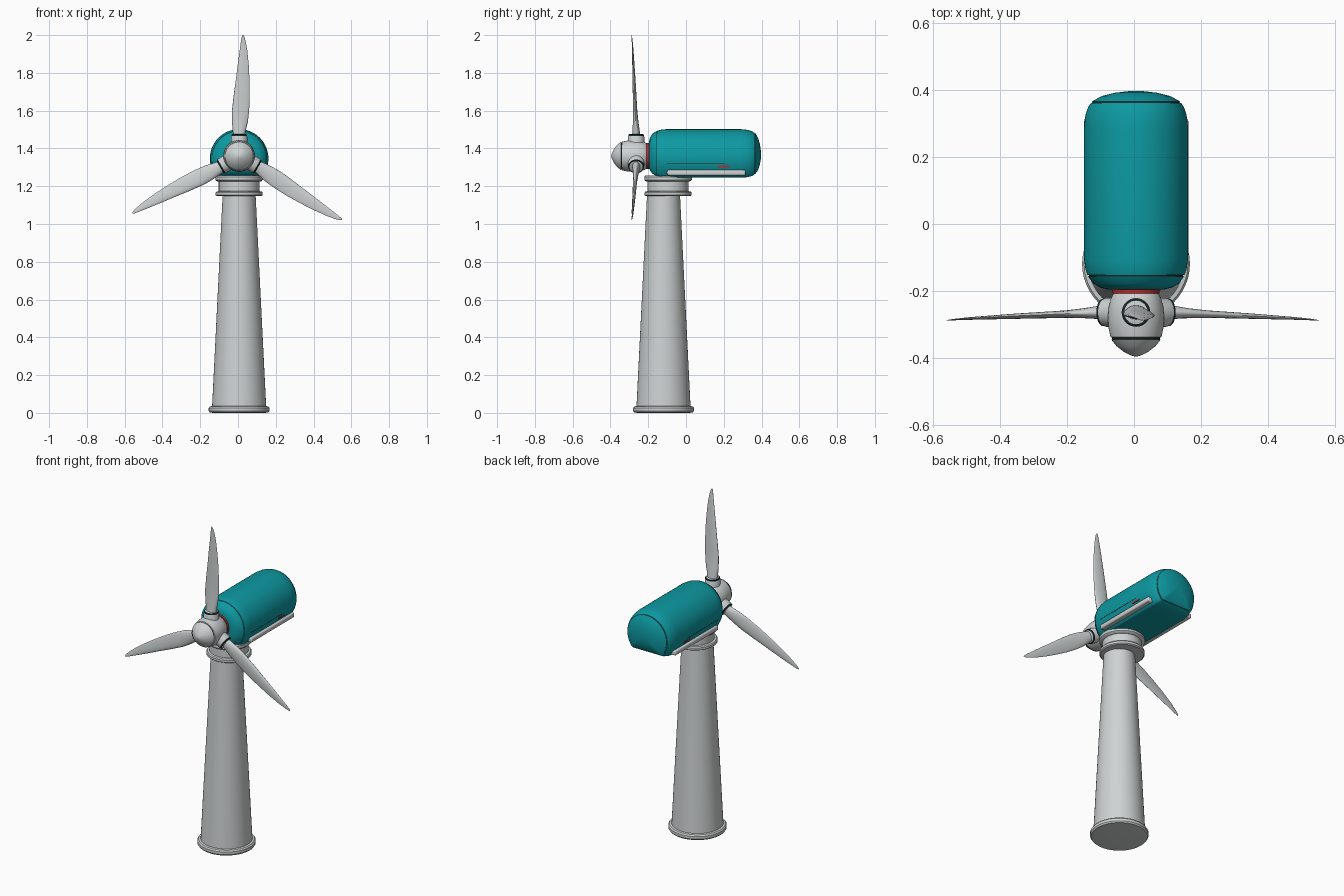
import bpy, bmesh, math
from mathutils import Matrix, Vector

if "Cube" in bpy.data.objects:
    bpy.data.objects.remove(bpy.data.objects["Cube"])

CX = 0.006                      # shared centre line
HUB = Vector((CX, -0.264, 1.36))


def material(name, rgb):
    m = bpy.data.materials.new(name)
    m.diffuse_color = (*rgb, 1)
    m.use_nodes = True
    m.node_tree.nodes["Principled BSDF"].inputs["Base Color"].default_value = m.diffuse_color
    return m


GREY = material("light_grey", (0.62, 0.65, 0.65))
TEAL = material("teal", (0.004, 0.32, 0.36))
RED = material("red", (0.45, 0.025, 0.025))
DARK = material("dark_seal", (0.008, 0.025, 0.025))


def finish(name, bm, mats, angle=35):
    bmesh.ops.recalc_face_normals(bm, faces=bm.faces)
    me = bpy.data.meshes.new(name)
    bm.to_mesh(me)
    bm.free()
    for m in mats:
        me.materials.append(m)
    ob = bpy.data.objects.new(name, me)
    bpy.context.collection.objects.link(ob)
    bpy.ops.object.select_all(action='DESELECT')
    ob.select_set(True)
    bpy.context.view_layer.objects.active = ob
    bpy.ops.object.shade_smooth_by_angle(angle=math.radians(angle))
    return ob


def loft(name, sections, mats, dark_bands=(), matrix=None, angle=35):
    """Skin a list of closed sections and cap both ends."""
    bm = bmesh.new()
    rings = [[bm.verts.new(p) for p in s] for s in sections]
    n = len(rings[0])
    for k, (a, b) in enumerate(zip(rings, rings[1:])):
        for i in range(n):
            j = (i + 1) % n
            f = bm.faces.new((a[i], a[j], b[j], b[i]))
            f.material_index = 1 if k in dark_bands else 0
    bm.faces.new(rings[0])
    bm.faces.new(rings[-1])
    if matrix:
        bmesh.ops.transform(bm, matrix=matrix, verts=bm.verts)
    return finish(name, bm, mats, angle)


def lathe(name, profile, mats, matrix, dark_bands=(), n=48):
    """Turn (radius, height) points round the local z axis."""
    turn = [2 * math.pi * i / n for i in range(n)]
    return loft(name, [[(r * math.cos(t), r * math.sin(t), z) for t in turn]
                       for r, z in profile], mats, dark_bands, matrix)


def box(name, lo, hi, mat, bevel=0.0):
    bm = bmesh.new()
    lo, hi = Vector(lo), Vector(hi)
    bmesh.ops.create_cube(bm, size=1, matrix=Matrix.Translation((lo + hi) / 2)
                          @ Matrix.Diagonal((*(hi - lo), 1)))
    if bevel:
        bmesh.ops.bevel(bm, geom=bm.edges[:], offset=bevel, segments=3,
                        profile=0.5, affect='EDGES')
    return finish(name, bm, [mat])


# Tower with rounded foot flange
lathe("tower", [(0.135, 0), (0.155, 0.002), (0.161, 0.01), (0.161, 0.026),
                (0.155, 0.034), (0.143, 0.036), (0.087, 1.16)],
      [GREY], Matrix.Translation((CX, -0.119, 0)))

# Turning collar between tower and housing
lathe("yaw_collar", [(0.085, 1.148), (0.118, 1.148), (0.125, 1.153), (0.125, 1.166),
                     (0.12, 1.172), (0.108, 1.174), (0.108, 1.224), (0.12, 1.227),
                     (0.126, 1.233), (0.126, 1.25), (0.12, 1.257)],
      [GREY], Matrix.Translation((CX, -0.095, 0)))

# Housing: round section with a flattened underside, domed at both ends
R, FLOOR, MID = 0.155, -0.102, 0.018
spans = [(-0.195, 0.55), (-0.19, 0.69), (-0.178, 0.82), (-0.157, 0.925),
         (-0.157, 0.905), (-0.153, 0.91), (-0.153, 0.935), (-0.135, 0.975),
         (-0.105, 1), (0.29, 1), (0.325, 0.975), (0.35, 0.92), (0.362, 0.865),
         (0.362, 0.845), (0.366, 0.835), (0.366, 0.85), (0.382, 0.66),
         (0.392, 0.4), (0.397, 0.12)]


def housing_section(y, s, n=64):
    pts = []
    for i in range(n):
        t = 2 * math.pi * i / n
        z = max(R * math.sin(t), FLOOR)
        pts.append((CX + s * R * math.cos(t), y, 1.347 + MID + s * (z - MID)))
    return pts


loft("housing", [housing_section(y, s) for y, s in spans], [TEAL, DARK], (4, 13))

# Side rails, seam strips and red markers on both flanks
for side, label in ((-1, "left"), (1, "right")):
    def flank(name, x0, x1, y0, y1, z0, z1, mat, bevel=0.0):
        xs = sorted((CX + side * x0, CX + side * x1))
        box(f"{label}_{name}", (xs[0], y0, z0), (xs[1], y1, z1), mat, bevel)
    flank("rail", 0.105, 0.156, -0.10, 0.315, 1.257, 1.286, GREY, 0.008)
    flank("seam", 0.147, 0.1535, -0.10, 0.20, 1.319, 1.322, DARK)
    flank("marker", 0.145, 0.151, 0.17, 0.23, 1.3, 1.309, RED)

# Spinning parts: lathe axis turned to face forwards
forward = Matrix.Translation((CX, 0, HUB.z)) @ Matrix.Rotation(math.pi / 2, 4, 'X')
lathe("shaft_collar", [(0.07, 0.17), (0.07, 0.208)], [RED], forward)
lathe("hub", [(0.055, 0.2), (0.066, 0.206), (0.075, 0.222), (0.082, 0.25), (0.084, 0.28),
              (0.082, 0.31), (0.076, 0.338), (0.071, 0.339), (0.071, 0.344),
              (0.074, 0.345), (0.058, 0.365), (0.036, 0.382), (0.016, 0.392),
              (0.003, 0.396)], [GREY, DARK], forward, (7, 8))

# Blade stations: radius, left edge, right edge, front y, back y (relative to hub)
stations = [(0.10, -0.030, 0.030, -0.022, 0.022), (0.13, -0.034, 0.034, -0.020, 0.020),
            (0.18, -0.038, 0.046, -0.019, 0.014), (0.24, -0.038, 0.053, -0.019, 0.009),
            (0.32, -0.029, 0.056, -0.020, 0.004), (0.40, -0.018, 0.055, -0.021, -0.001),
            (0.48, -0.008, 0.051, -0.022, -0.007), (0.56, 0.003, 0.043, -0.023, -0.013),
            (0.61, 0.010, 0.034, -0.024, -0.018), (0.632, 0.014, 0.027, -0.025, -0.021),
            (0.641, 0.018, 0.021, -0.025, -0.023)]


def blade_section(r, x0, x1, y0, y1, n=24):
    taper = min(1, max(0, (r - 0.12) / 0.12))   # round root becomes an aerofoil
    pts = []
    for i in range(n):
        t = 2 * math.pi * i / n
        c, s = math.cos(t), math.sin(t)
        thick = 1 - 0.45 * taper * (1 + c) / 2
        pts.append(((x0 + x1) / 2 + c * (x1 - x0) / 2,
                    (y0 + y1) / 2 + s * thick * (y1 - y0) / 2, r))
    return pts


# Three blades, each in a socket with a dark seal
for k in range(3):
    place = Matrix.Translation(HUB) @ Matrix.Rotation(k * math.tau / 3, 4, 'Y')
    lathe(f"blade_socket_{k + 1}", [(0.043, 0.04), (0.043, 0.103), (0.041, 0.107),
                                    (0.041, 0.113), (0.035, 0.116)],
          [GREY, DARK], place, (2, 3), 32)
    loft(f"blade_{k + 1}", [blade_section(*s) for s in stations], [GREY],
         matrix=place, angle=50)
